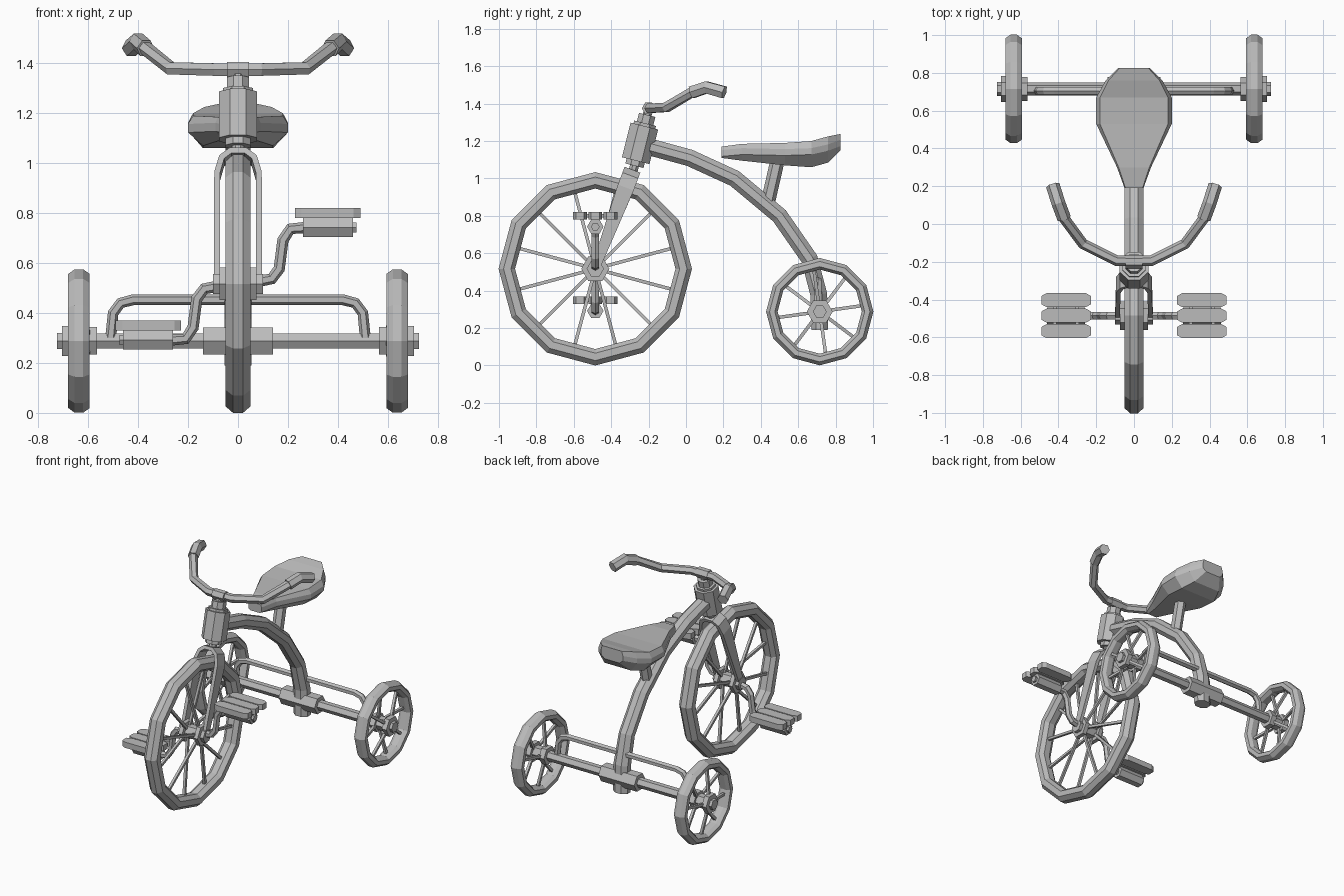
import bpy, bmesh, math
from mathutils import Vector

if "Cube" in bpy.data.objects:
    bpy.data.objects.remove(bpy.data.objects["Cube"])

grey = bpy.data.materials.new("plain_grey")
grey.use_nodes = True
COLOUR = (0.5, 0.5, 0.5, 1)
grey.diffuse_color = COLOUR
grey.node_tree.nodes["Principled BSDF"].inputs["Base Color"].default_value = COLOUR

X, Y, Z = Vector((1, 0, 0)), Vector((0, 1, 0)), Vector((0, 0, 1))


def finish(name, bm):
    bmesh.ops.recalc_face_normals(bm, faces=bm.faces)
    mesh = bpy.data.meshes.new(name)
    bm.to_mesh(mesh)
    bm.free()
    mesh.materials.append(grey)
    obj = bpy.data.objects.new(name, mesh)
    bpy.context.collection.objects.link(obj)


def skin(bm, rings, closed=False):
    """Bridge rings of points with quads, capping the ends of open strips."""
    rings = [[bm.verts.new(p) for p in ring] for ring in rings]
    pairs = list(zip(rings, rings[1:]))
    if closed:
        pairs.append((rings[-1], rings[0]))
    else:
        bm.faces.new(rings[0])
        bm.faces.new(rings[-1])
    for a, b in pairs:
        for i in range(len(a)):
            j = (i + 1) % len(a)
            bm.faces.new((a[i], a[j], b[j], b[i]))


def sweep(bm, path, sizes, sides=6, ref=Z):
    """Sweep a polygon along a path; sizes are half widths (along ref, across ref)."""
    pts = [Vector(p) for p in path]
    if not isinstance(sizes, list):
        sizes = [sizes] * len(pts)
    rings = []
    for i, p in enumerate(pts):
        before = (p - pts[i - 1]).normalized() if i else Vector()
        after = (pts[i + 1] - p).normalized() if i < len(pts) - 1 else Vector()
        tangent = (before + after).normalized()
        across = tangent.cross(ref).normalized()
        along = across.cross(tangent)
        a, b = sizes[i] if isinstance(sizes[i], tuple) else (sizes[i], sizes[i])
        grow = 1 / math.cos(math.pi / sides)
        angles = [math.tau * (k + 0.5) / sides for k in range(sides)]
        rings.append([p + grow * (along * a * math.cos(t) + across * b * math.sin(t))
                      for t in angles])
    skin(bm, rings)


def part(name, path, sizes, sides=6, ref=Z):
    bm = bmesh.new()
    sweep(bm, path, sizes, sides, ref)
    finish(name, bm)


def wheel(name, centre, radius, thick, half, spokes, offset, flange):
    """Twelve-sided tyre with chamfered section, plus straight spokes."""
    c = Vector(centre)
    section = [(0, 0.4), (0.3, 1), (0.75, 1), (1, 0.45)]
    section += [(d, -w) for d, w in reversed(section)]

    def polar(t, r, x):
        return c + Vector((x, r * math.cos(t), r * math.sin(t)))

    bm = bmesh.new()
    skin(bm, [[polar(math.tau * k / 12, radius - d * thick, w * half)
               for d, w in section] for k in range(12)], closed=True)
    finish(name + "_tyre", bm)
    bm = bmesh.new()
    for k in range(spokes):
        t = math.radians(offset) + math.tau * k / spokes
        x = flange if k % 2 else -flange
        sweep(bm, [polar(t, 0.03, x), polar(t, radius - thick * 0.7, 0)], 0.009, 4, X)
    finish(name + "_spokes", bm)


# Front wheel and hub
FY, FZ = -0.485, 0.517
wheel("front_wheel", (0, FY, FZ), 0.517, 0.088, 0.05, 12, 15, 0.045)
part("front_hub", [(-0.1, FY, FZ), (0.1, FY, FZ)], 0.04)
for side, s in (("left", 1), ("right", -1)):
    part(side + "_front_hub_nut", [(s * 0.045, FY, FZ), (s * 0.075, FY, FZ)], 0.065)

# Fork: one flat bar bent over the wheel
def steer(z, x=0):
    return (x, -0.28 + 0.25 * (z - 1.05), z)

def on_fork(x, z):
    return (x, FY + (z - FZ) * 0.375, z)

half_fork = [(0.085, 0.49, 0.02), (0.085, 0.75, 0.035), (0.083, 0.95, 0.045),
             (0.065, 1.01, 0.045), (0.03, 1.036, 0.045)]
arch = half_fork + [(-x, z, w) for x, z, w in reversed(half_fork)]
part("fork", [on_fork(x, z) for x, z, w in arch], [(w, 0.012) for x, z, w in arch],
     4, Vector((0, 1, -0.375)).normalized())

# Steering head, stacked along the tilted steering axis
for name, low, high, r in (("steering_stem", 1.02, 1.38, 0.024),
                           ("lower_collar", 1.068, 1.1, 0.05),
                           ("steering_head", 1.095, 1.28, 0.076),
                           ("upper_collar", 1.275, 1.295, 0.06),
                           ("head_nut", 1.29, 1.34, 0.045)):
    part(name, [steer(low), steer(high)], r, 8, X)

# Handlebar and grips
half_bar = [(0.09, -0.195, 1.375), (0.27, -0.105, 1.38), (0.37, 0.03, 1.46),
            (0.4, 0.11, 1.487), (0.43, 0.205, 1.46)]
bar = [(-x, y, z) for x, y, z in reversed(half_bar)] + half_bar
part("handlebar", bar, 0.025)
part("handlebar_clamp", [(-0.045, -0.2, 1.375), (0.045, -0.2, 1.375)], 0.031)
for side, s in (("left", 1), ("right", -1)):
    part(side + "_grip", [(s * x, y, z) for x, y, z in half_bar[2:]], 0.032)

# Curved main frame
part("main_frame", [(0, -0.2, 1.17), (0, 0.02, 1.11), (0, 0.26, 1.0), (0, 0.5, 0.8),
                    (0, 0.66, 0.57), (0, 0.71, 0.38), (0, 0.715, 0.19)],
     [(0.05, 0.045)] * 5 + [(0.055, 0.045)] * 2, 8, X)

# Seat and post
part("seat_post", [(0, 0.435, 0.86), (0, 0.49, 1.1)], 0.033, 6, X)
# Each station: y, half width, top, rim middle, bottom
stations = [(0.19, 0.05, 1.17, 1.14, 1.11), (0.3, 0.09, 1.185, 1.15, 1.095),
            (0.53, 0.2, 1.19, 1.145, 1.07), (0.67, 0.2, 1.2, 1.15, 1.06),
            (0.76, 0.15, 1.225, 1.17, 1.085), (0.825, 0.085, 1.238, 1.195, 1.15)]
bm = bmesh.new()
rings = []
for y, w, top, mid, low in stations:
    right = [(0.9 * w, y, top), (w, y, mid + 0.012), (w, y, mid - 0.022), (0.7 * w, y, low)]
    rings.append(right + [(-x, v, z) for x, v, z in reversed(right)])
skin(bm, rings)
finish("seat", bm)

# Rear axle, its centre joint and the bowed step rail
RY, RZ = 0.715, 0.288
part("rear_axle", [(-0.6, RY, RZ), (0.6, RY, RZ)], 0.03)
part("axle_joint", [(-0.14, RY, RZ), (0.14, RY, RZ)], 0.054)
half_rail = [(0.51, 0.3), (0.5, 0.4), (0.47, 0.44), (0.42, 0.453)]
rail = [(-x, z) for x, z in half_rail] + list(reversed(half_rail))
part("rear_rail", [(x, RY - 0.01, z) for x, z in rail], 0.019, 6, Y)

# Rear wheels and hubs
for side, s in (("left", 1), ("right", -1)):
    wheel(side + "_rear_wheel", (s * 0.637, RY, RZ), 0.287, 0.062, 0.043, 8, 8, 0.04)
    for name, a, b, r in (("hub", 0.6, 0.68, 0.04), ("inner_nut", 0.565, 0.605, 0.055),
                          ("outer_nut", 0.67, 0.705, 0.06), ("axle_cap", 0.7, 0.725, 0.032)):
        part(f"{side}_rear_{name}", [(s * a, RY, RZ), (s * b, RY, RZ)], r)

# Cranks and pedals, left one up and right one down
for side, s in (("left", 1), ("right", -1)):
    crank = [(0.08, 0.01), (0.135, 0.02), (0.165, 0.06), (0.18, 0.175),
             (0.21, 0.22), (0.27, 0.225)]
    part(side + "_crank", [(s * x, FY, FZ + s * z) for x, z in crank], 0.02, 6, Y)
    pz = FZ + s * 0.225
    part(side + "_pedal_barrel", [(s * 0.26, FY, pz), (s * 0.46, FY, pz)], 0.038)
    part(side + "_pedal_nut", [(s * 0.45, FY, pz), (s * 0.475, FY, pz)], 0.02)
    bm = bmesh.new()
    tz = pz + 0.058
    for dy in (-0.082, 0, 0.082):
        sweep(bm, [(s * x, FY + dy, tz) for x in (0.228, 0.255, 0.463, 0.49)],
              [(0.02, w) for w in (0.022, 0.037, 0.037, 0.022)], 4)
    for x in (0.3, 0.42):
        sweep(bm, [(s * x, FY - 0.09, tz), (s * x, FY + 0.09, tz)], 0.01, 4)
    finish(side + "_pedal_treads", bm)
